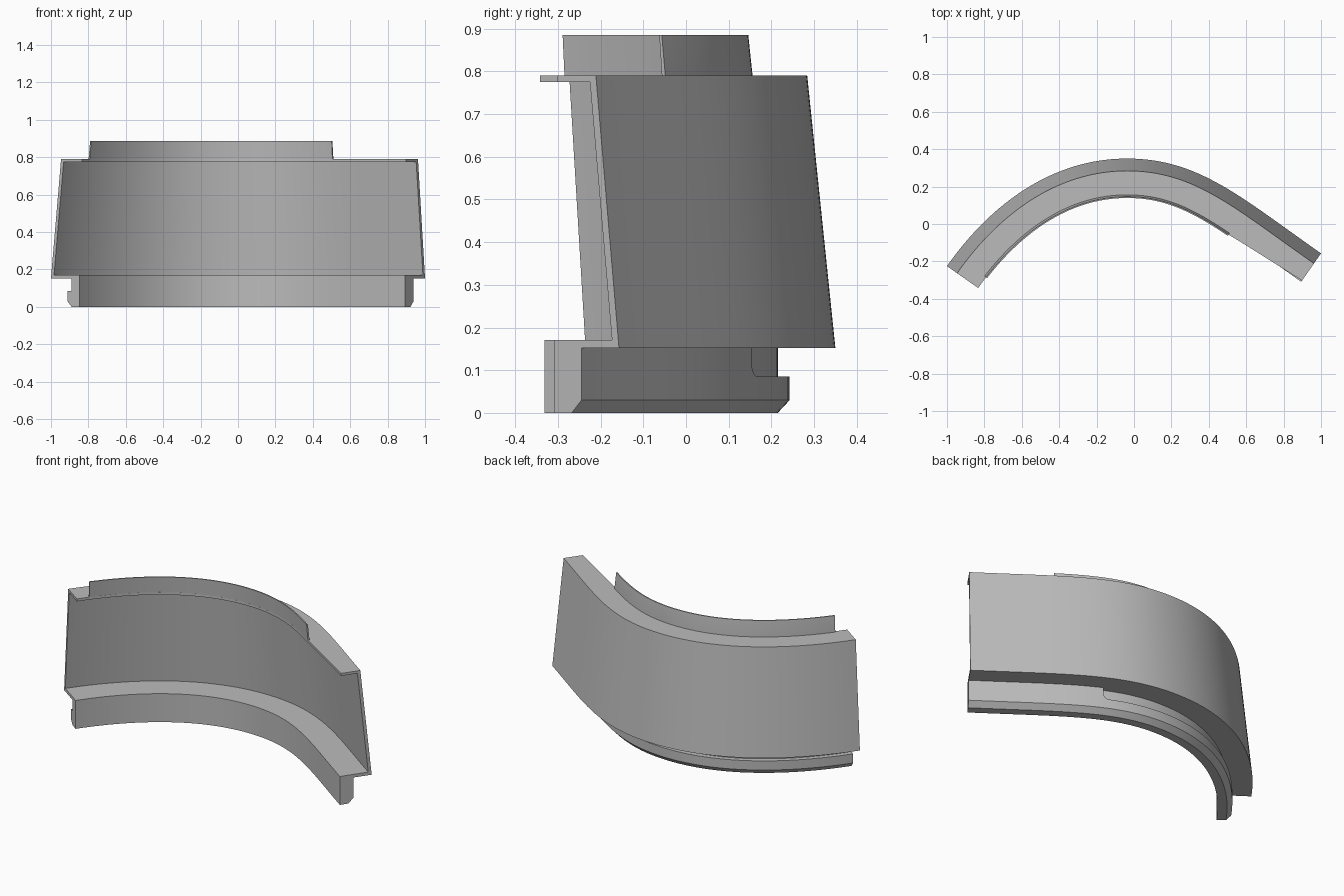
import bpy, bmesh, math
from mathutils import Vector
from mathutils.geometry import interpolate_bezier

cube = bpy.data.objects.get("Cube")
if cube:
    bpy.data.objects.remove(cube, do_unlink=True)

grey = bpy.data.materials.new("plain_grey")
grey.use_nodes = True
grey.diffuse_color = (0.5, 0.5, 0.5, 1)
grey.node_tree.nodes["Principled BSDF"].inputs["Base Color"].default_value = (0.5, 0.5, 0.5, 1)

# Plan curve of the outer bottom edge: tight bend on the right, nearly straight on the left
start, apex, end = Vector((-1, -0.225)), Vector((-0.037, 0.35)), Vector((1, -0.157))
start_dir = Vector((0.574, 0.819))
end_dir = Vector((0.82, -0.572))
path = interpolate_bezier(start, start + start_dir * 0.36, apex - Vector((0.43, 0)), apex, 300)
apex_index = len(path) - 1
path += interpolate_bezier(apex, apex + Vector((0.385, 0)), end - end_dir * 0.52, end, 300)[1:]
path = [Vector(p[:2]) for p in path]
lengths = [0.0]
for p, q in zip(path, path[1:]):
    lengths.append(lengths[-1] + (q - p).length)
total = lengths[-1]
apex_s = lengths[apex_index]


def station(s):
    """Point and inward normal at arc length s."""
    i = 0
    while i < len(path) - 2 and lengths[i + 1] < s:
        i += 1
    step = path[i + 1] - path[i]
    t = step.normalized()
    return path[i] + t * (s - lengths[i]), Vector((t.y, -t.x))


def sweep(name, profile, s0, s1, extra=(), steps=72):
    """Sweep profile(s) = [(inward offset, height), ...] along the plan curve."""
    stops = sorted([s0 + (s1 - s0) * i / steps for i in range(steps + 1)] + list(extra))
    bm = bmesh.new()
    rings = []
    for s in stops:
        p, n = station(s)
        rings.append([bm.verts.new((*(p + n * d), z)) for d, z in profile(s)])
    for a, b in zip(rings, rings[1:]):
        for k in range(len(a)):
            m = (k + 1) % len(a)
            bm.faces.new((a[k], a[m], b[m], b[k]))
    bm.faces.new(rings[0])
    bm.faces.new(rings[-1])
    bmesh.ops.remove_doubles(bm, verts=bm.verts, dist=0.00005)
    bmesh.ops.recalc_face_normals(bm, faces=bm.faces)
    mesh = bpy.data.meshes.new(name)
    bm.to_mesh(mesh)
    bm.free()
    mesh.materials.append(grey)
    obj = bpy.data.objects.new(name, mesh)
    bpy.context.collection.objects.link(obj)
    bpy.ops.object.select_all(action="DESELECT")
    bpy.context.view_layer.objects.active = obj
    obj.select_set(True)
    bpy.ops.object.shade_smooth_by_angle(angle=math.radians(25))
    return obj


lip_start, lip_end = 0.08, total - 0.467


# Leaning channel: outer wall with a top and a bottom flange
def channel(s):
    taper = max(0, (s - lip_end) / (total - lip_end))
    edge = 0.204 - 0.027 * taper
    return [(0, 0.152), (0.066, 0.79), (edge, 0.79), (edge, 0.775),
            (0.083, 0.775), (0.02, 0.171), (0.185, 0.171), (0.185, 0.152)]


sweep("channel_shell", channel, 0, total)


# Thin lip standing on the inner edge of the top flange
def lip(s):
    return [(0.194, 0.78), (0.194, 0.79), (0.204, 0.885), (0.211, 0.885), (0.203, 0.78)]


sweep("top_lip", lip, lip_start, lip_end)

# Lower rim with a chamfered foot and a groove that ends in a rounded corner
groove_end, radius = apex_s + 0.44, 0.035


def rim(s):
    if s > groove_end:
        top = 0.153
    else:
        x = max(0, s - groove_end + radius)
        top = 0.085 + radius - math.sqrt(max(0, radius ** 2 - x ** 2))
    return [(0.185, 0), (0.135, 0), (0.107, 0.03), (0.107, top),
            (0.135, top), (0.135, 0.153), (0.185, 0.153)]


corner = [groove_end - radius + radius * math.sin(math.radians(a)) for a in range(0, 91, 15)]
sweep("lower_rim", rim, 0, total, corner + [groove_end + 0.0005])
